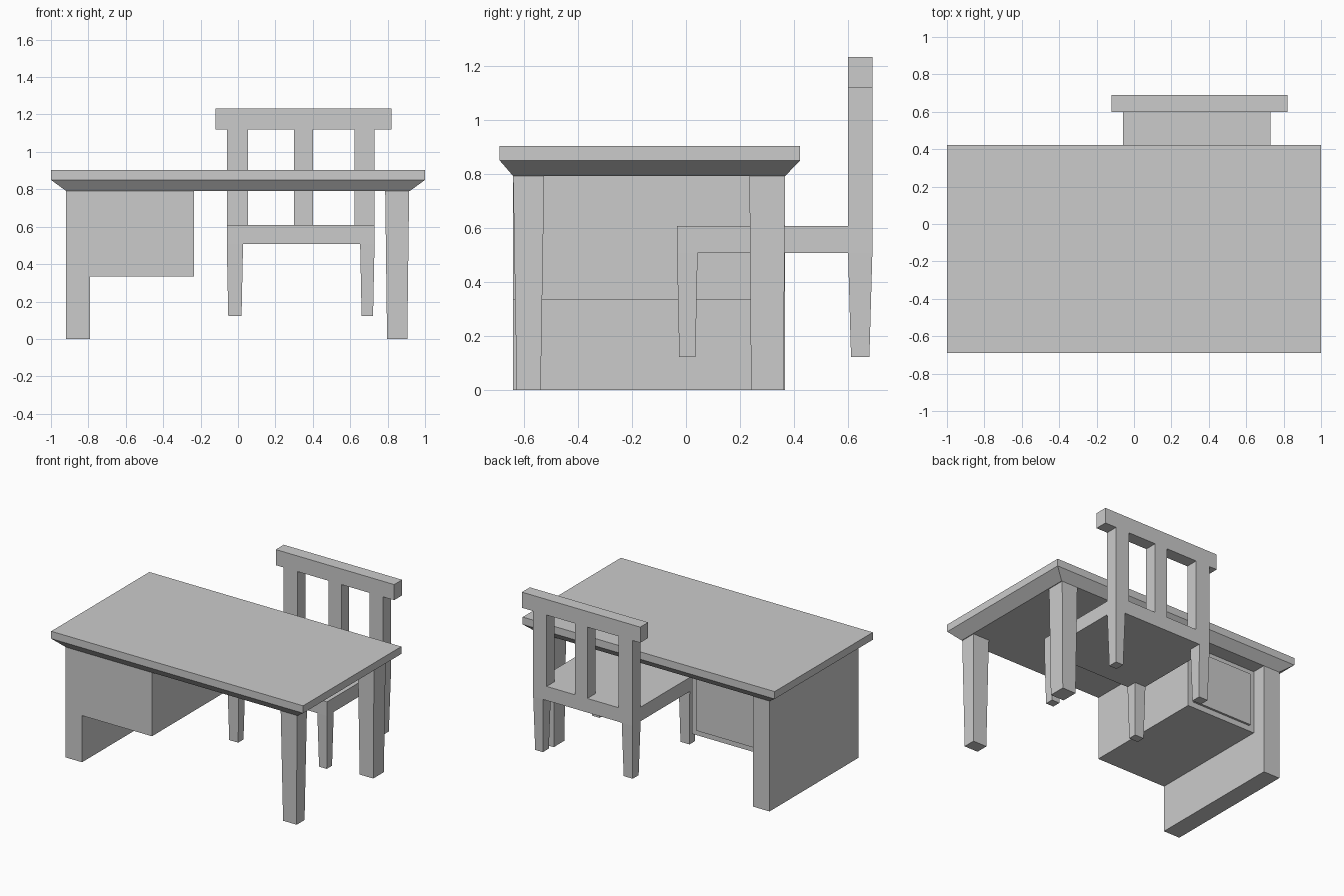
import bpy

if "Cube" in bpy.data.objects:
    bpy.data.objects.remove(bpy.data.objects["Cube"])


def loft(name, low, high):
    """Four-sided block between two rectangles (x0, x1, y0, y1, z)."""
    verts = []
    for x0, x1, y0, y1, z in (low, high):
        verts += [(x0, y0, z), (x1, y0, z), (x1, y1, z), (x0, y1, z)]
    faces = [(3, 2, 1, 0), (4, 5, 6, 7)]
    faces += [(i, (i + 1) % 4, (i + 1) % 4 + 4, i + 4) for i in range(4)]
    mesh = bpy.data.meshes.new(name)
    mesh.from_pydata(verts, [], faces)
    obj = bpy.data.objects.new(name, mesh)
    bpy.context.collection.objects.link(obj)
    return obj


def box(name, x0, x1, y0, y1, z0, z1):
    return loft(name, (x0, x1, y0, y1, z0), (x0, x1, y0, y1, z1))


def leg(name, x0, x1, y0, y1, z0, z1, tx, ty):
    """Leg narrowing towards the floor by tx and ty on each side."""
    return loft(name, (x0 + tx, x1 - tx, y0 + ty, y1 - ty, z0), (x0, x1, y0, y1, z1))


# Desk top: slab with a chamfered underside
box("desk_top", -1, 1, -0.69, 0.423, 0.85, 0.903)
loft("desk_top_chamfer", (-0.92, 0.92, -0.64, 0.367, 0.792), (-1, 1, -0.69, 0.423, 0.85))

# Side panel, hanging cabinet and its drawer front
box("side_panel", -0.92, -0.79, -0.64, 0.367, 0, 0.792)
box("cabinet", -0.79, -0.235, -0.64, 0.265, 0.335, 0.792)
box("drawer_front", -0.75, -0.275, 0.265, 0.28, 0.375, 0.755)

# Desk legs
leg("desk_front_leg", 0.787, 0.915, -0.64, -0.525, 0, 0.792, 0.01, 0.013)
leg("desk_back_leg", 0.787, 0.915, 0.235, 0.367, 0, 0.792, 0.01, 0.006)

# Chair seat and legs
box("chair_seat", -0.06, 0.73, -0.033, 0.69, 0.507, 0.608)
for side, x0, x1 in (("left", -0.06, 0.027), ("right", 0.653, 0.73)):
    leg("chair_front_leg_" + side, x0, x1, -0.033, 0.043, 0.122, 0.507, 0.008, 0.008)
    leg("chair_back_leg_" + side, x0, x1, 0.60, 0.69, 0.122, 0.507, 0.008, 0.011)

# Chair back: three posts and a top rail
for side, x0, x1 in (("left", -0.06, 0.053), ("middle", 0.30, 0.40), ("right", 0.623, 0.73)):
    box("chair_back_post_" + side, x0, x1, 0.60, 0.69, 0.608, 1.12)
box("chair_top_rail", -0.12, 0.82, 0.60, 0.69, 1.12, 1.232)
